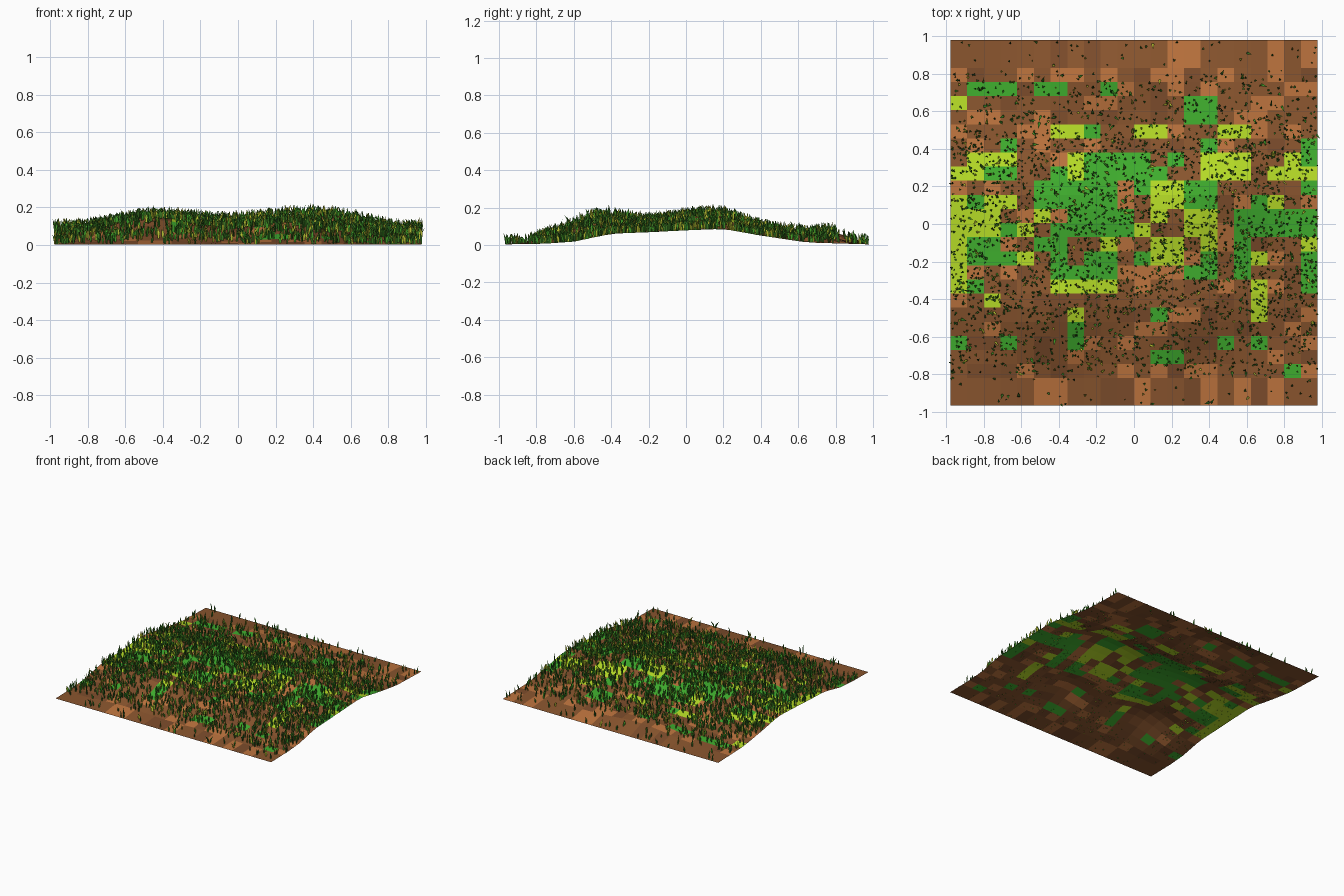
import bpy, math, random
from mathutils import Vector

if "Cube" in bpy.data.objects:
    bpy.data.objects.remove(bpy.data.objects["Cube"])

random.seed(7)
HALF_X, COLS, ROWS = 0.978, 22, 24


def material(name, rgb):
    m = bpy.data.materials.new(name)
    m.diffuse_color = (*rgb, 1)
    m.use_nodes = True
    m.node_tree.nodes["Principled BSDF"].inputs["Base Color"].default_value = m.diffuse_color
    return m


def add_object(name, verts, faces, mats, indices):
    me = bpy.data.meshes.new(name)
    me.from_pydata(verts, [], faces)
    for m in mats:
        me.materials.append(m)
    me.polygons.foreach_set("material_index", indices)
    me.update()
    ob = bpy.data.objects.new(name, me)
    bpy.context.collection.objects.link(ob)
    return ob


# Ridge profile along y, then soft mounds (x, y, height, x spread, y spread)
RIDGE = [(-0.97, 0.003), (-0.75, 0.007), (-0.6, 0.018), (-0.4, 0.06), (-0.2, 0.068),
         (0, 0.078), (0.2, 0.086), (0.4, 0.05), (0.65, 0.013), (0.98, 0.003)]
MOUNDS = [(-0.45, -0.5, 0.10, 0.3, 0.25), (0.47, 0.14, 0.07, 0.27, 0.28),
          (-0.42, 0.05, 0.055, 0.33, 0.28), (0.25, -0.52, 0.075, 0.24, 0.22),
          (0.18, 0.05, 0.035, 0.2, 0.3), (-0.1, -0.05, 0.02, 0.4, 0.3),
          (-0.15, 0.78, 0.055, 0.35, 0.18), (0.45, 0.65, 0.04, 0.3, 0.2)]


def height(x, y):
    z = RIDGE[0][1]
    for (y0, z0), (y1, z1) in zip(RIDGE, RIDGE[1:]):
        if y0 <= y <= y1:
            z = z0 + (z1 - z0) * (y - y0) / (y1 - y0)
    fade = min(1, max(0, (0.978 - abs(y)) / 0.15)) * min(1, max(0, (HALF_X - abs(x)) / 0.3))
    return z + fade * sum(h * math.exp(-((x - a) / sx) ** 2 - ((y - b) / sy) ** 2)
                          for a, b, h, sx, sy in MOUNDS)


# Ground: flat coloured cells, with a wider row at front and back
xs = [-HALF_X + 2 * HALF_X * i / COLS for i in range(COLS + 1)]
ys = [0.98] + [0.832 - 1.654 * j / 22 for j in range(23)] + [-0.968]
verts = [(x, y, height(x, y)) for y in ys for x in xs]
faces, cells = [], {}

# Planted patches as (first column, last column, first row, last row)
LIME = [(0, 0, 3, 3), (6, 7, 5, 5), (11, 12, 5, 5), (16, 17, 5, 5), (1, 3, 7, 7),
        (15, 17, 7, 8), (19, 21, 8, 8), (0, 1, 8, 8), (12, 13, 9, 10), (0, 2, 11, 12),
        (14, 15, 11, 12), (12, 13, 13, 14), (0, 0, 13, 16), (6, 9, 16, 16), (18, 18, 16, 18)]
GREEN = [(1, 3, 2, 2), (5, 6, 2, 2), (14, 15, 3, 4), (8, 11, 7, 8), (5, 9, 9, 10),
         (14, 15, 9, 10), (7, 10, 11, 12), (17, 21, 11, 12), (1, 2, 13, 14), (6, 8, 15, 15),
         (21, 21, 14, 16), (7, 7, 19, 20), (12, 13, 21, 21), (20, 20, 22, 22), (16, 16, 20, 20)]
for j in range(ROWS):
    chance = 0.3 if 6 <= j <= 15 else 0.05 if 2 <= j <= 20 else 0
    for i in range(COLS):
        if random.random() < chance:
            cells[i, j] = random.choice([2, 2, 3])
        else:
            cells[i, j] = random.choices([0, 1, 4], [6, 3, 2])[0]
for index, rects in ((2, GREEN), (3, LIME)):
    for a, b, c, d in rects:
        for i in range(a, b + 1):
            for j in range(c, d + 1):
                cells[i, j] = index
indices = []
for j in range(ROWS):
    for i in range(COLS):
        a = j * (COLS + 1) + i
        faces.append((a, a + COLS + 1, a + COLS + 2, a + 1))
        indices.append(cells[i, j])
soil = [material("soil", (0.25, 0.09, 0.027)), material("light_soil", (0.50, 0.17, 0.047)),
        material("moss", (0.05, 0.42, 0.027)), material("lime_moss", (0.47, 0.72, 0.02)),
        material("dark_soil", (0.2, 0.072, 0.024))]
add_object("ground", verts, faces, soil, indices)

# Grass: tapered three-sided blades scattered mostly over the ridge
verts, faces, indices = [], [], []
count = 0
while count < 3800:
    x, y = random.uniform(-0.978, 0.978), random.uniform(-0.965, 0.978)
    keep = 1 if abs(y) < 0.5 else 0.75 if abs(y) < 0.8 else 0.12
    if y > 0.5:
        keep *= 0.75
    if random.random() > keep:
        continue
    count += 1
    base = Vector((x, y, height(x, y)))
    turn, lean = random.uniform(0, math.tau), random.uniform(0.003, 0.016)
    length, radius = random.uniform(0.038, 0.062), random.uniform(0.005, 0.009)
    if random.random() < 0.12:
        lean = random.uniform(0.02, 0.035)
    tilt = Vector((math.cos(turn), math.sin(turn), 0)) * lean
    n = len(verts)
    for t, r in ((0, 0.7), (0.5, 1.0)):
        centre = base + tilt * t * t + Vector((0, 0, length * t))
        for k in range(3):
            ang = turn + k * math.tau / 3
            verts.append(centre + Vector((math.cos(ang), math.sin(ang), 0)) * radius * r)
    verts.append(base + tilt + Vector((0, 0, length)))
    shade = random.choices([0, 1, 2], [5, 3, 3])[0]
    for k in range(3):
        m = (k + 1) % 3
        faces.append((n + k, n + m, n + 3 + m, n + 3 + k))
        faces.append((n + 3 + k, n + 3 + m, n + 6))
        indices += [shade, shade]
blades = [material("dark_grass", (0.04, 0.17, 0.015)), material("green_grass", (0.05, 0.33, 0.02)),
          material("yellow_grass", (0.45, 0.5, 0.03))]
add_object("grass", verts, faces, blades, indices)
